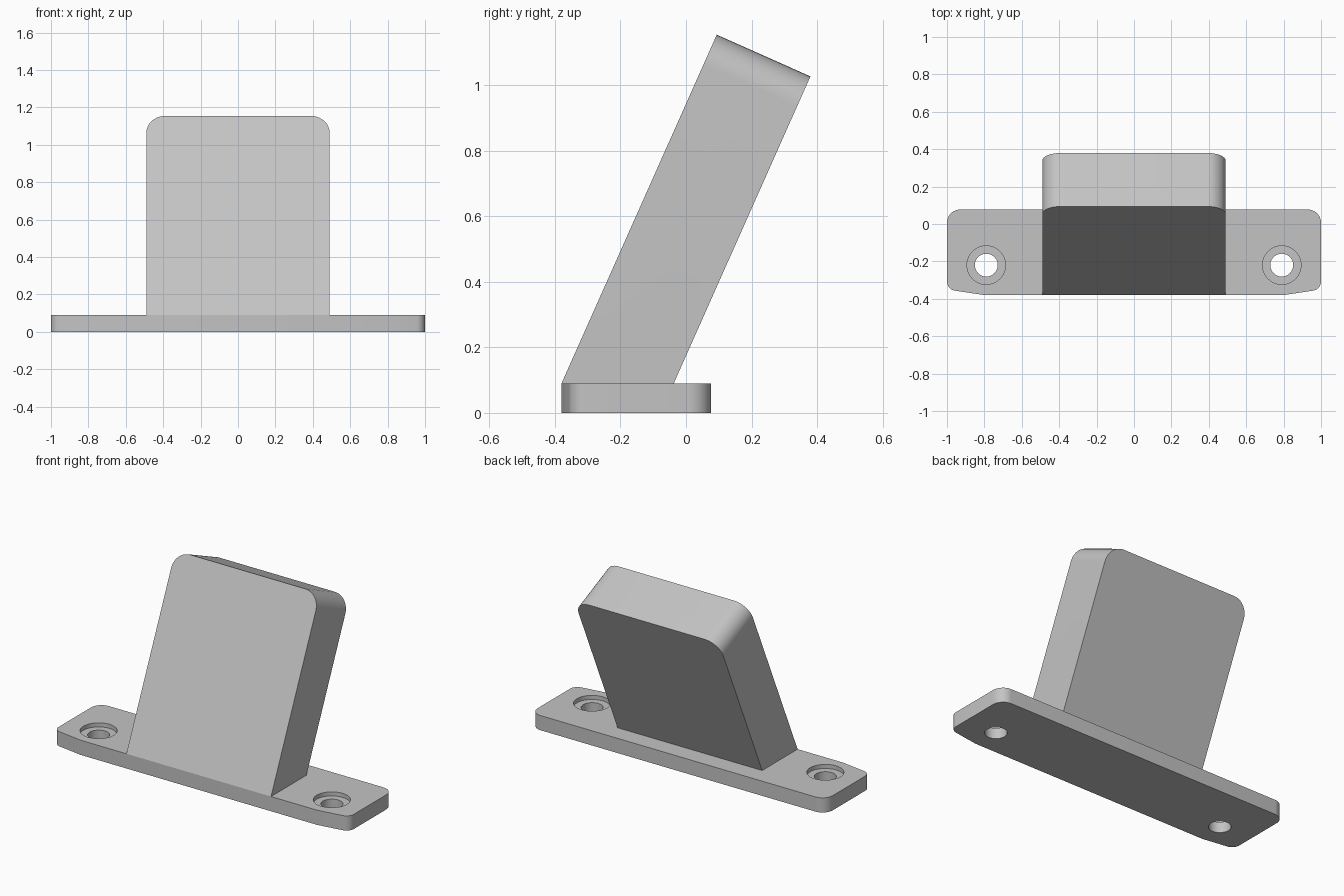
import bpy, bmesh, math
from mathutils import Matrix, Vector

cube = bpy.data.objects.get("Cube")
if cube:
    bpy.data.objects.remove(cube, do_unlink=True)

PLATE_H = 0.09
FRONT = -0.38
LEAN = math.radians(24)
THICK = 0.313
LENGTH = 1.165

grey = bpy.data.materials.new("light_grey")
grey.use_nodes = True
COLOR = (0.55, 0.55, 0.55, 1)
grey.diffuse_color = COLOR
grey.node_tree.nodes["Principled BSDF"].inputs["Base Color"].default_value = COLOR

# Leaning frame: x across, y up along the front face, z into the thickness
si, co = math.sin(LEAN), math.cos(LEAN)
LEANING = Matrix(((1, 0, 0, 0), (0, si, co, FRONT), (0, co, -si, PLATE_H), (0, 0, 0, 1)))


def rounded(corners, steps=10):
    """Outline from (x, y, radius) corners with filleted corners."""
    pts = []
    for i, (x, y, r) in enumerate(corners):
        p = Vector((x, y))
        if r == 0:
            pts.append(p)
            continue
        a = (Vector(corners[i - 1][:2]) - p).normalized()
        b = (Vector(corners[(i + 1) % len(corners)][:2]) - p).normalized()
        half = a.angle(b) / 2
        centre = p + (a + b).normalized() * (r / math.sin(half))
        start = p + a * (r / math.tan(half)) - centre
        end = p + b * (r / math.tan(half)) - centre
        sweep = math.atan2(start.x * end.y - start.y * end.x, start.dot(end))
        for k in range(steps + 1):
            pts.append(centre + Matrix.Rotation(sweep * k / steps, 2) @ start)
    return pts


def prism(name, pts, low, high, frame=Matrix(), cut_z=None):
    """Extrude an outline from low to high, optionally trimmed below cut_z."""
    bm = bmesh.new()
    face = bm.faces.new([bm.verts.new((p[0], p[1], low)) for p in pts])
    ext = bmesh.ops.extrude_face_region(bm, geom=[face])
    top = [v for v in ext["geom"] if isinstance(v, bmesh.types.BMVert)]
    bmesh.ops.translate(bm, verts=top, vec=(0, 0, high - low))
    bm.transform(frame)
    if cut_z is not None:
        cut = bmesh.ops.bisect_plane(bm, geom=bm.verts[:] + bm.edges[:] + bm.faces[:],
                                     plane_co=(0, 0, cut_z), plane_no=(0, 0, 1), clear_inner=True)
        rim = [e for e in cut["geom_cut"] if isinstance(e, bmesh.types.BMEdge)]
        bmesh.ops.contextual_create(bm, geom=rim)
    bmesh.ops.recalc_face_normals(bm, faces=bm.faces)
    mesh = bpy.data.meshes.new(name)
    bm.to_mesh(mesh)
    bm.free()
    mesh.materials.append(grey)
    obj = bpy.data.objects.new(name, mesh)
    bpy.context.collection.objects.link(obj)
    return obj


def box(x0, x1, y0, y1):
    return [(x0, y0), (x1, y0), (x1, y1), (x0, y1)]


def circle(cx, cy, r, n=48):
    return [(cx + r * math.cos(2 * math.pi * i / n), cy + r * math.sin(2 * math.pi * i / n))
            for i in range(n)]


def carve(obj, cutters):
    """Subtract each cutter, remove it, then shade the result."""
    bpy.ops.object.select_all(action='DESELECT')
    bpy.context.view_layer.objects.active = obj
    obj.select_set(True)
    for cutter in cutters:
        cutter.hide_render = True
        mod = obj.modifiers.new("cut", 'BOOLEAN')
        mod.operation = 'DIFFERENCE'
        mod.solver = 'EXACT'
        mod.object = cutter
        bpy.ops.object.modifier_apply(modifier=mod.name)
        bpy.data.objects.remove(cutter, do_unlink=True)
    bpy.ops.object.shade_smooth_by_angle(angle=math.radians(30))


# Base plate with tapered front ends and two counterbored screw holes
plate = prism("base_plate", rounded([
    (-0.8, FRONT, 0), (0.8, FRONT, 0), (1, -0.35, 0.05), (1, 0.077, 0.07),
    (-1, 0.077, 0.07), (-1, -0.35, 0.05)]), 0, PLATE_H)
holes = []
for side in (-1, 1):
    holes.append(prism("screw_hole", circle(side * 0.79, -0.22, 0.061), -0.1, 0.2))
    holes.append(prism("counterbore", circle(side * 0.79, -0.22, 0.103), PLATE_H - 0.025, 0.2))
carve(plate, holes)

# Leaning block with rounded upper corners
block = prism("leaning_block", rounded([
    (-0.49, -0.05, 0), (0.49, -0.05, 0), (0.49, LENGTH, 0.1), (-0.49, LENGTH, 0.1)]),
    0, THICK, LEANING, PLATE_H)

# Front groove and two side slots, all open at the upper end
cuts = [prism("front_groove", box(-0.09, 0.09, 0.046, 1.4), -0.1, 0.097, LEANING)]
for side in (-1, 1):
    cuts.append(prism("side_slot", box(side * 0.4, side * 0.6, 0.286, 1.4), 0.163, 0.261, LEANING))
carve(block, cuts)
